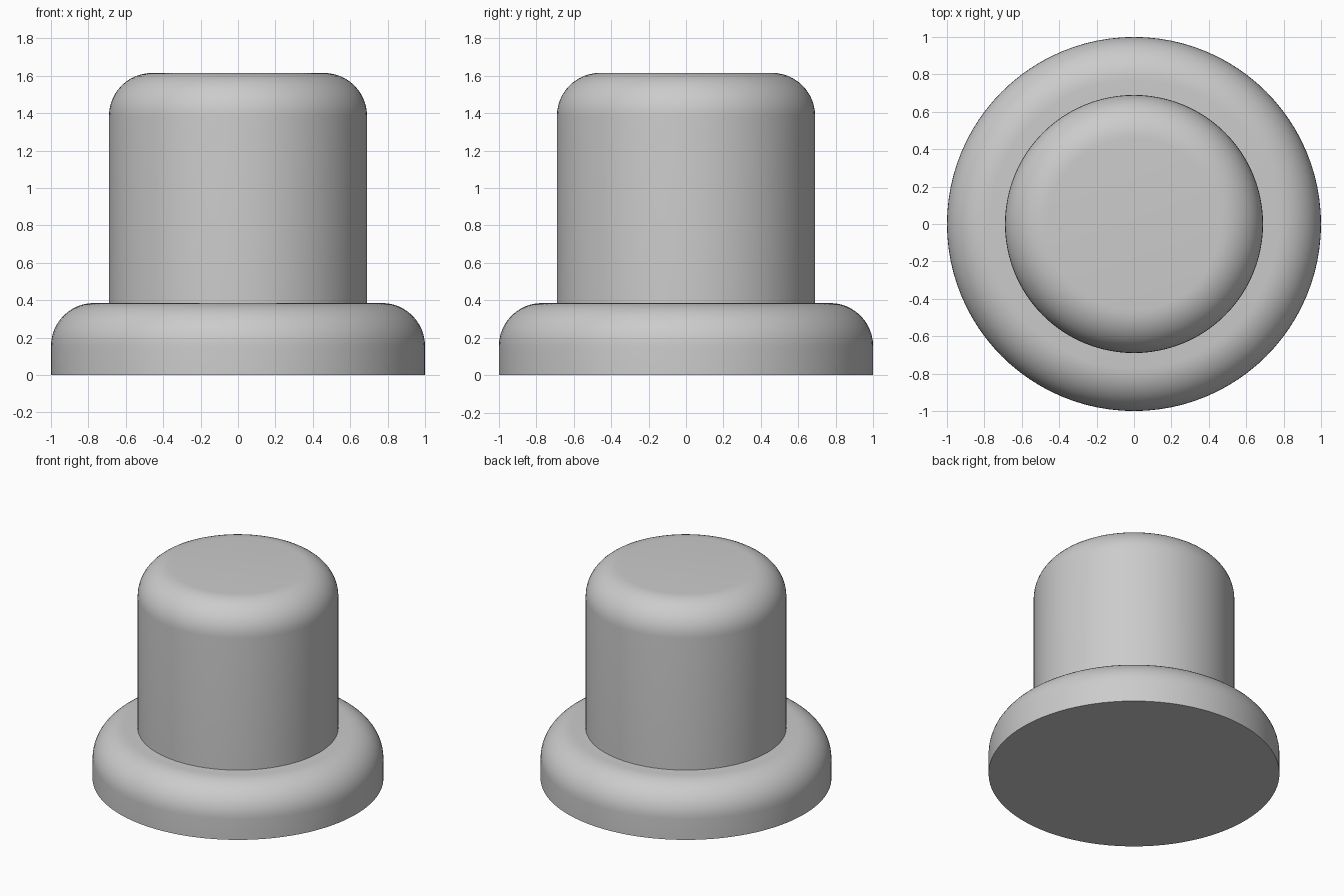
import bpy, bmesh, math

cube = bpy.data.objects.get("Cube")
if cube:
    bpy.data.objects.remove(cube, do_unlink=True)

SEGMENTS = 96
FILLET = 0.23

grey = bpy.data.materials.new("grey")
grey.use_nodes = True
colour = (0.6, 0.6, 0.6, 1)
grey.diffuse_color = colour
grey.node_tree.nodes["Principled BSDF"].inputs["Base Color"].default_value = colour


def rounded_cylinder(name, radius, bottom, top):
    """Upright cylinder whose top rim is rounded by the fillet radius."""
    bm = bmesh.new()
    bmesh.ops.create_cone(bm, cap_ends=True, segments=SEGMENTS, radius1=radius,
                          radius2=radius, depth=top - bottom)
    bmesh.ops.translate(bm, verts=bm.verts, vec=(0, 0, (top + bottom) / 2))
    rim = [e for e in bm.edges if all(v.co.z > top - 0.001 for v in e.verts)]
    bmesh.ops.bevel(bm, geom=rim, offset=FILLET, offset_type='OFFSET',
                    segments=12, profile=0.5, affect='EDGES')
    mesh = bpy.data.meshes.new(name)
    bm.to_mesh(mesh)
    bm.free()
    mesh.materials.append(grey)
    obj = bpy.data.objects.new(name, mesh)
    bpy.context.collection.objects.link(obj)
    bpy.ops.object.select_all(action='DESELECT')
    obj.select_set(True)
    bpy.context.view_layer.objects.active = obj
    bpy.ops.object.shade_smooth_by_angle(angle=math.radians(30))
    return obj


# Wide foot and the plunger standing on it
rounded_cylinder("base_flange", 1.0, 0.0, 0.385)
rounded_cylinder("button_cap", 0.69, 0.385, 1.615)
